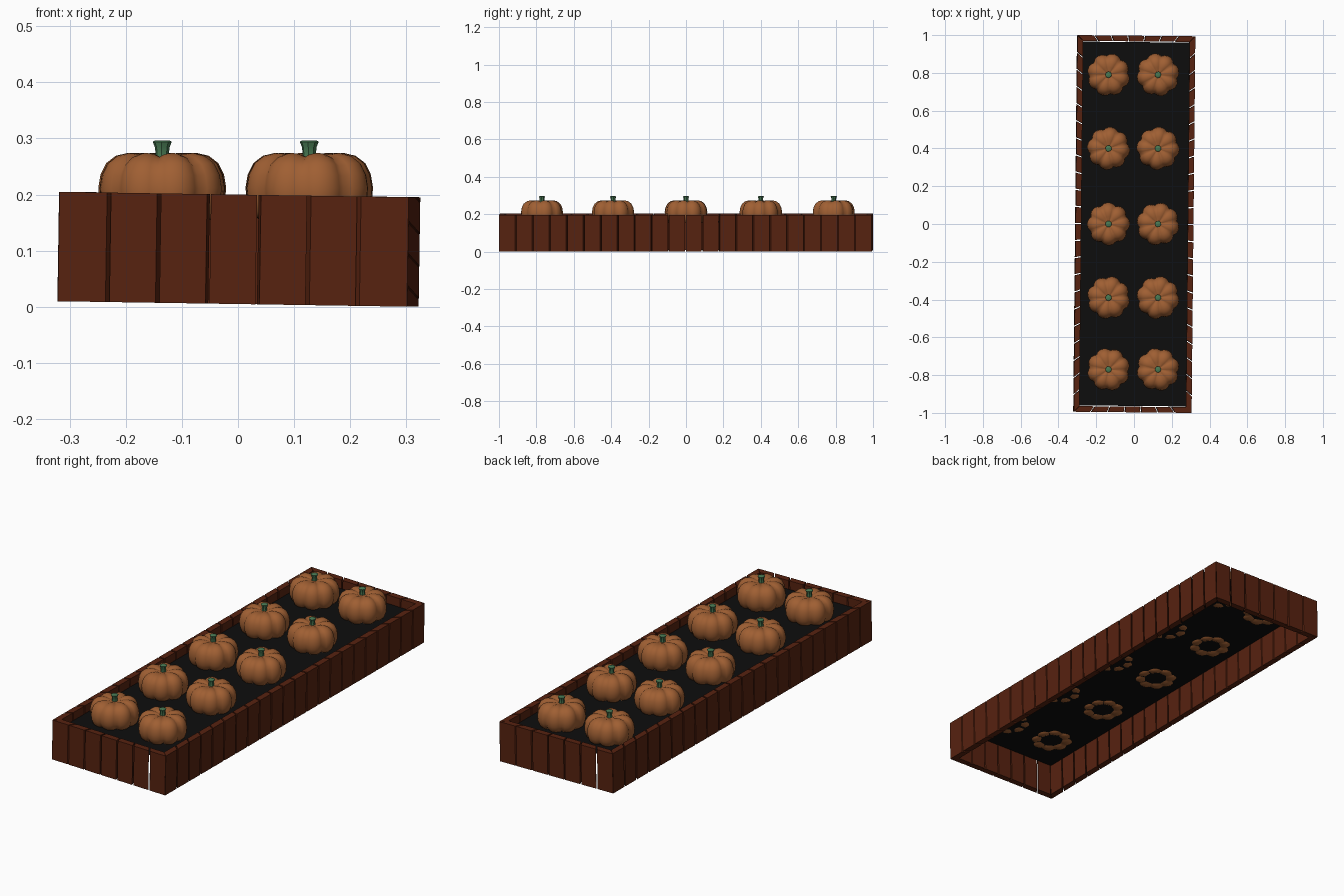
import bpy, bmesh, math, random
from mathutils import Matrix, Vector

if "Cube" in bpy.data.objects:
    bpy.data.objects.remove(bpy.data.objects["Cube"])

random.seed(4)


def material(name, rgb):
    m = bpy.data.materials.new(name)
    m.diffuse_color = (*rgb, 1)
    m.use_nodes = True
    m.node_tree.nodes["Principled BSDF"].inputs["Base Color"].default_value = m.diffuse_color
    return m


WOOD = material("dark red wood", (0.095, 0.016, 0.005))
SOIL = material("black soil", (0.004, 0.004, 0.004))
ORANGE = material("pumpkin orange", (0.35, 0.115, 0.033))
GREEN = material("stem green", (0.065, 0.19, 0.085))

# The whole bed sits slightly twisted and tilted
BED = (Matrix.Translation((0, 0, 0.005)) @ Matrix.Rotation(-0.01, 4, 'Z')
       @ Matrix.Rotation(0.0155, 4, 'Y'))
HX, HY, THICK, HEIGHT, GAP = 0.312, 0.997, 0.03, 0.195, 0.007


def make_object(name, bm, mat, matrix=None):
    bmesh.ops.recalc_face_normals(bm, faces=bm.faces)
    me = bpy.data.meshes.new(name)
    bm.to_mesh(me)
    bm.free()
    me.materials.append(mat)
    ob = bpy.data.objects.new(name, me)
    bpy.context.collection.objects.link(ob)
    if matrix is not None:
        ob.matrix_world = matrix
    return ob


def wall(name, half_len, dist, count, angle):
    """Row of planks whose ends lean towards mitred corners."""
    bm = bmesh.new()
    step = 2 * half_len / count
    shrink = (half_len - THICK) / half_len
    for i in range(count):
        a = -half_len + i * step + (GAP / 2 if i else 0.001)
        b = -half_len + (i + 1) * step - (GAP / 2 if i < count - 1 else 0.001)
        outline = [(a, -dist), (b, -dist),
                   (b * shrink, THICK - dist), (a * shrink, THICK - dist)]
        base = bm.faces.new([bm.verts.new((x, y, 0)) for x, y in outline])
        ext = bmesh.ops.extrude_face_region(bm, geom=[base])
        top = [v for v in ext["geom"] if isinstance(v, bmesh.types.BMVert)]
        bmesh.ops.translate(bm, verts=top, vec=(0, 0, HEIGHT))
    make_object(name, bm, WOOD, BED @ Matrix.Rotation(angle, 4, 'Z'))


wall("front_planks", HX, HY, 7, 0)
wall("right_planks", HY, HX, 22, math.pi / 2)
wall("back_planks", HX, HY, 7, math.pi)
wall("left_planks", HY, HX, 22, -math.pi / 2)

# Soil sheet
bm = bmesh.new()
sx, sy = HX - THICK + 0.002, HY - THICK - 0.004
bm.faces.new([bm.verts.new((x, y, 0.155))
              for x, y in ((-sx, -sy), (sx, -sy), (sx, sy), (-sx, sy))])
make_object("soil", bm, SOIL, BED)


def lathe(profile, segments, shape=lambda r, z, t: (r, z)):
    """Revolve (radius, height) points; zero radius makes a pole."""
    bm = bmesh.new()
    rings = []
    for r, z in profile:
        if r == 0:
            rings.append([bm.verts.new((0, 0, z))] * segments)
            continue
        ring = []
        for k in range(segments):
            t = 2 * math.pi * k / segments
            rr, zz = shape(r, z, t)
            ring.append(bm.verts.new((rr * math.cos(t), rr * math.sin(t), zz)))
        rings.append(ring)
    for lo, hi in zip(rings, rings[1:]):
        for k in range(segments):
            n = (k + 1) % segments
            bm.faces.new(list(dict.fromkeys((lo[k], lo[n], hi[n], hi[k]))))
    return bm


LOBES = 8
BODY = [(0, 0.185), (0.03, 0.172), (0.06, 0.157), (0.09, 0.155), (0.104, 0.168),
        (0.112, 0.19), (0.114, 0.212), (0.110, 0.236), (0.100, 0.256),
        (0.083, 0.269), (0.062, 0.274), (0.040, 0.272), (0.020, 0.266), (0, 0.263)]
STEM = [(0, 0.258), (0.014, 0.258), (0.012, 0.272), (0.013, 0.284),
        (0.017, 0.294), (0.014, 0.296), (0, 0.296)]


def lobed(r, z, t):
    crease = 1 - abs(math.sin(LOBES * t / 2)) ** 0.8
    f = 1 - 0.11 * crease * min(1, r / 0.05)
    return r * f, 0.21 + (z - 0.21) * f


# Two rows of pumpkins with stems
n = 0
for y in (-0.77, -0.39, 0.0, 0.4, 0.79):
    for x in (-0.135, 0.127):
        n += 1
        place = Matrix.Translation((x, y, 0)) @ Matrix.Rotation(random.uniform(0, 6.28), 4, 'Z')
        parts = [make_object(f"pumpkin_{n}", lathe(BODY, 48, lobed), ORANGE, place),
                 make_object(f"pumpkin_stem_{n}", lathe(STEM, 8), GREEN, place)]
        for ob, limit in zip(parts, (60, 40)):
            bpy.ops.object.select_all(action='DESELECT')
            ob.select_set(True)
            bpy.context.view_layer.objects.active = ob
            bpy.ops.object.shade_smooth_by_angle(angle=math.radians(limit))
